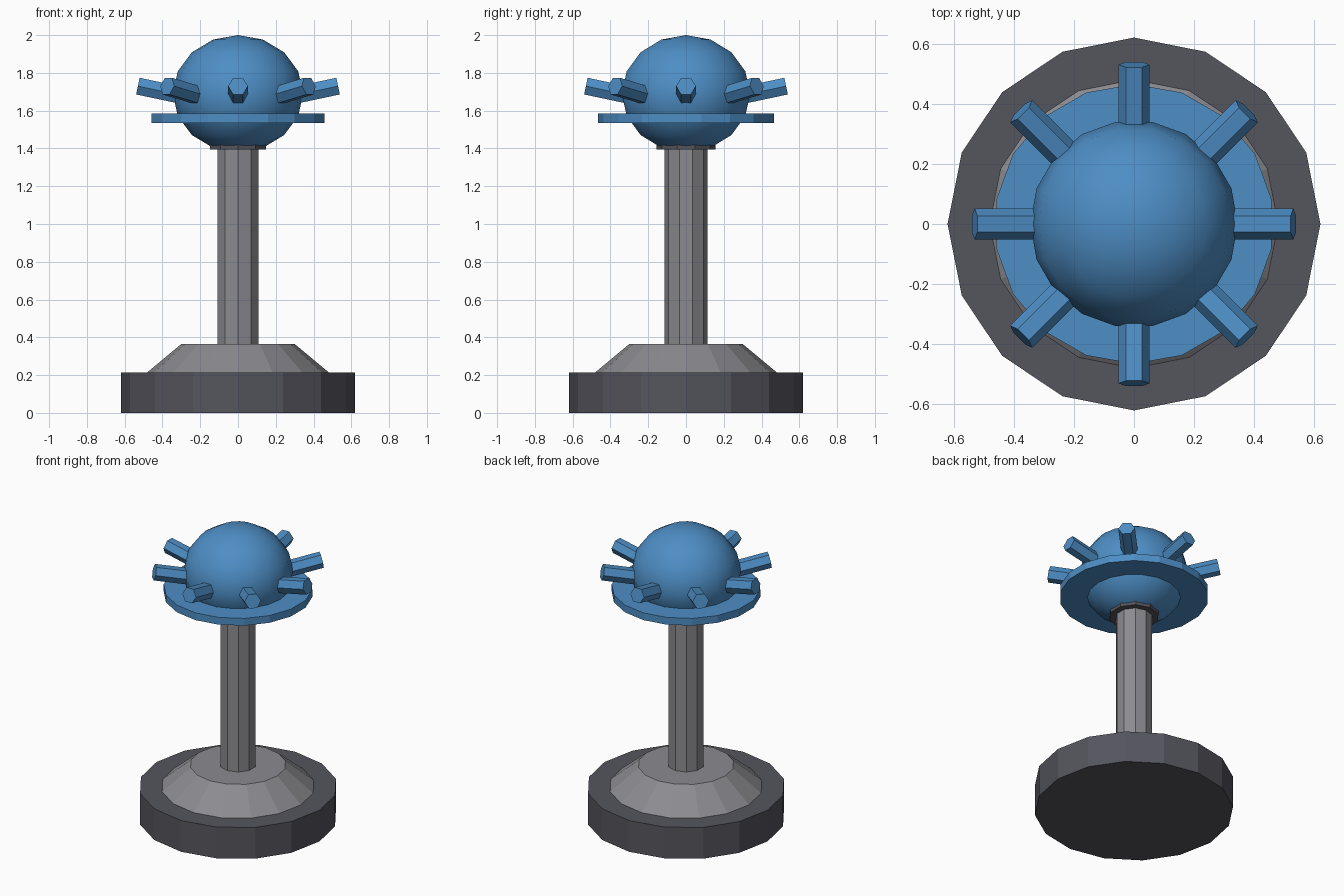
import bpy
import math
from mathutils import Matrix, Vector

cube = bpy.data.objects.get("Cube")
if cube:
    bpy.data.objects.remove(cube, do_unlink=True)


def material(name, colour):
    mat = bpy.data.materials.new(name)
    mat.use_nodes = True
    mat.diffuse_color = (*colour, 1)
    mat.node_tree.nodes["Principled BSDF"].inputs["Base Color"].default_value = (*colour, 1)
    return mat


blue = material("blue", (0.075, 0.27, 0.56))
light_grey = material("light grey", (0.26, 0.26, 0.28))
dark_grey = material("dark grey", (0.09, 0.09, 0.11))


def frustum(name, sides, r1, r2, z1, z2, mat):
    """Upright prism or cone with a corner on the +y axis."""
    bpy.ops.mesh.primitive_cone_add(vertices=sides, radius1=r1, radius2=r2,
                                    depth=z2 - z1, location=(0, 0, (z1 + z2) / 2))
    obj = bpy.context.object
    obj.name = name
    obj.data.materials.append(mat)
    return obj


# Foot and stem
frustum("base", 16, 0.62, 0.62, 0, 0.215, dark_grey)
frustum("base_cone", 16, 0.48, 0.30, 0.215, 0.365, light_grey)
frustum("column", 10, 0.115, 0.115, 0.365, 1.42, light_grey)
frustum("collar", 10, 0.157, 0.157, 1.395, 1.42, dark_grey)

# Flattened globe with a brim
bpy.ops.mesh.primitive_uv_sphere_add(segments=18, ring_count=8, radius=1, location=(0, 0, 1.69))
globe = bpy.context.object
globe.name = "globe"
globe.data.transform(Matrix.Diagonal((0.345, 0.345, 0.31, 1)) @ Matrix.Rotation(math.pi / 2, 4, "Z"))
globe.data.materials.append(blue)
bpy.ops.object.shade_smooth()
frustum("brim", 18, 0.465, 0.465, 1.535, 1.585, blue)

# Hexagonal pegs radiating from the globe, tilted upward
tilt = math.radians(12)
inner, outer = 0.26, 0.53
for i in range(8):
    peg = frustum(f"peg_{i + 1}", 6, 0.052, 0.052, 0, (outer - inner) / math.cos(tilt), blue)
    peg.data.transform(Matrix.Rotation(math.pi / 2 - tilt, 4, "Y")
                       @ Matrix.Rotation(0, 4, "Z"))
    mid = (inner + outer) / 2
    height = 1.73 - (outer - mid) * math.tan(tilt)
    spin = Matrix.Rotation(i * math.pi / 4, 4, "Z")
    peg.matrix_world = spin @ Matrix.Translation(Vector((mid, 0, height)))
